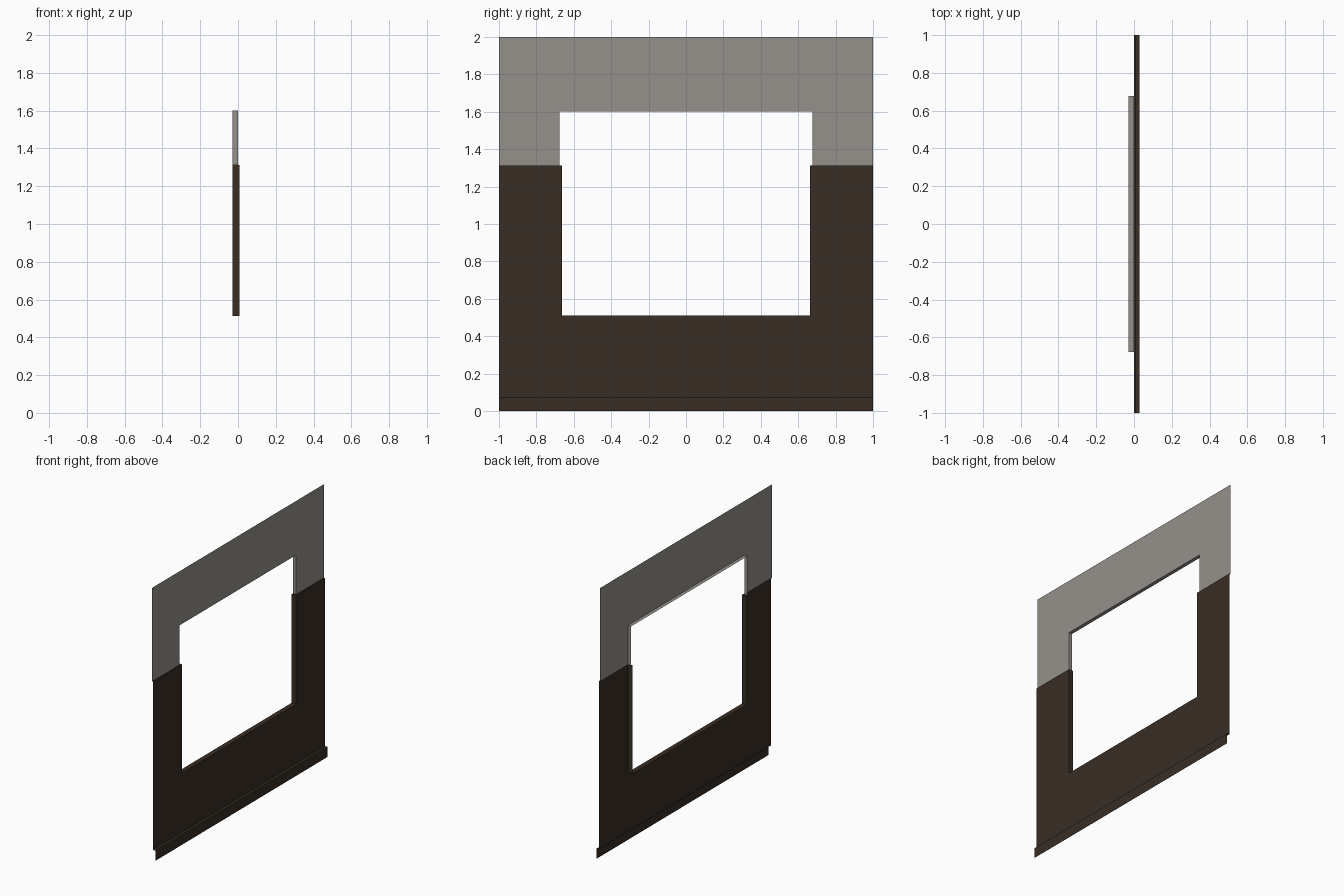
import bpy, bmesh

if "Cube" in bpy.data.objects:
    bpy.data.objects.remove(bpy.data.objects["Cube"])

# Depths (x) of the layers
BACK, WALL, PANEL, SKIRT = -0.028, -0.001, 0.009, 0.028
# Heights (z)
BASE, SILL, RAIL, HEAD, TOP = 0.075, 0.512, 1.312, 1.602, 2.0
# Half widths (y) of the wall and of the upper and lower opening
W, UP, LOW = 1.0, 0.677, 0.664


def material(name, colour):
    m = bpy.data.materials.new(name)
    m.diffuse_color = (*colour, 1)
    m.use_nodes = True
    m.node_tree.nodes["Principled BSDF"].inputs["Base Color"].default_value = m.diffuse_color
    return m


def sheet(name, outline, x, returns, mat):
    """Flat y-z outline facing +x; 'returns' maps an edge index to the x it folds back to."""
    bm = bmesh.new()
    front = [bm.verts.new((x, y, z)) for y, z in outline]
    bm.faces.new(front)
    n = len(outline)
    for i, depth in returns.items():
        a, b = front[i], front[(i + 1) % n]
        a2 = bm.verts.new((depth, a.co.y, a.co.z))
        b2 = bm.verts.new((depth, b.co.y, b.co.z))
        bm.faces.new((b, a, a2, b2))
    bmesh.ops.remove_doubles(bm, verts=bm.verts, dist=1e-5)
    mesh = bpy.data.meshes.new(name)
    bm.to_mesh(mesh)
    bm.free()
    mesh.materials.append(mat)
    obj = bpy.data.objects.new(name, mesh)
    bpy.context.collection.objects.link(obj)
    return obj


plaster = material("warm grey plaster", (0.30, 0.285, 0.26))
wood = material("dark brown wood", (0.039, 0.026, 0.018))

# Upper wall with the head and side reveals of the window opening
sheet("upper_wall",
      [(UP, RAIL), (W, RAIL), (W, TOP), (-W, TOP),
       (-W, RAIL), (-UP, RAIL), (-UP, HEAD), (UP, HEAD)],
      WALL, {5: BACK, 6: BACK, 7: BACK}, plaster)

# Lower panelling with top ledge, sill and side reveals
sheet("lower_panelling",
      [(-W, BASE), (W, BASE), (W, RAIL), (UP, RAIL), (LOW, RAIL), (LOW, SILL),
       (-LOW, SILL), (-LOW, RAIL), (-UP, RAIL), (-W, RAIL)],
      PANEL, {2: WALL, 3: BACK, 4: BACK, 5: BACK, 6: BACK, 7: BACK, 8: WALL}, wood)

# Skirting board with its top ledge
sheet("skirting_board",
      [(-W, 0), (W, 0), (W, BASE), (-W, BASE)],
      SKIRT, {2: PANEL}, wood)
